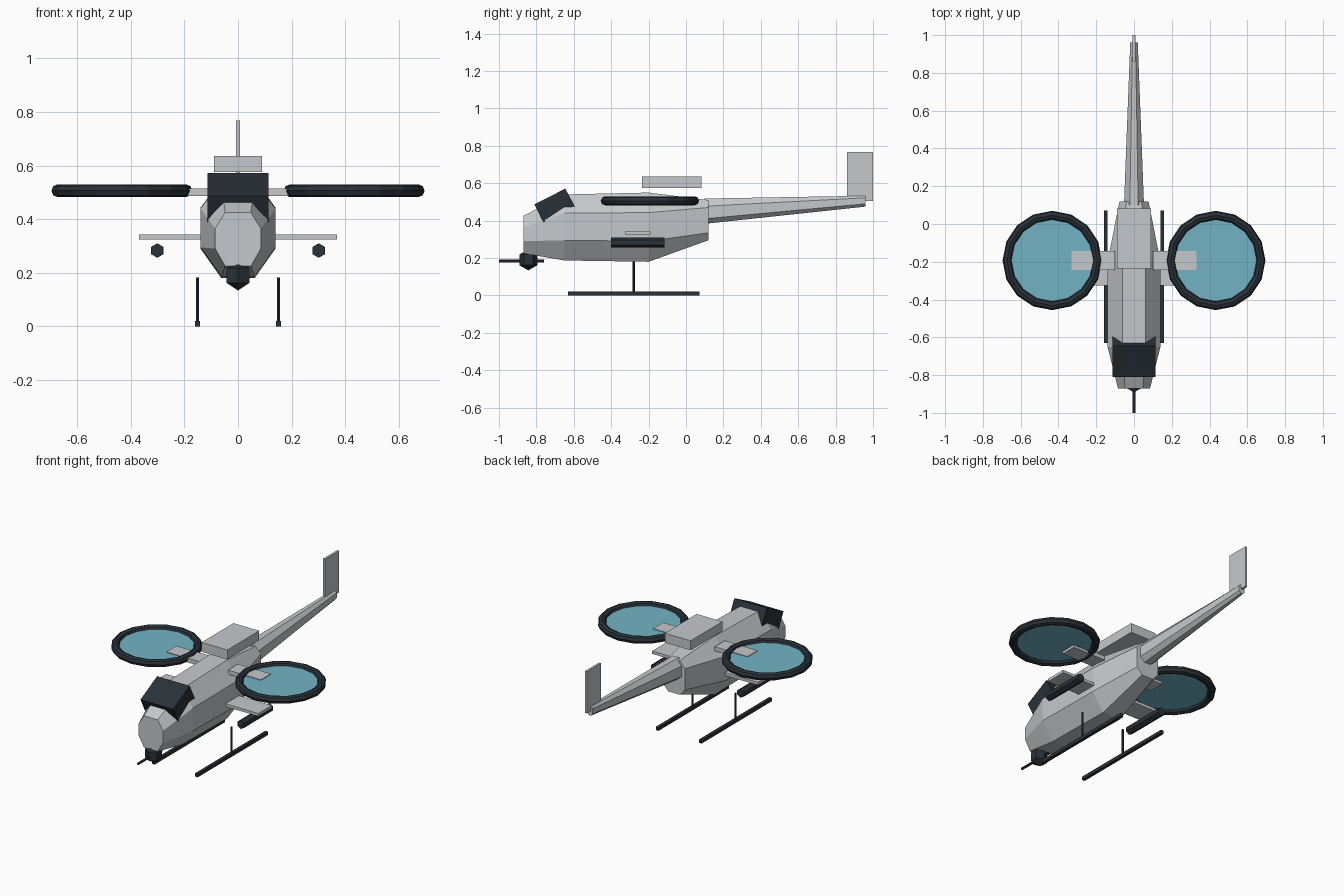
import bpy, bmesh, math
from mathutils import Matrix, Vector

cube = bpy.data.objects.get("Cube")
if cube:
    bpy.data.objects.remove(cube, do_unlink=True)


def material(name, color):
    m = bpy.data.materials.new(name)
    m.use_nodes = True
    m.diffuse_color = (*color, 1)
    bsdf = m.node_tree.nodes["Principled BSDF"]
    bsdf.inputs["Base Color"].default_value = (*color, 1)
    bsdf.inputs["Roughness"].default_value = 0.7
    return m


GREY = material("light grey", (0.56, 0.58, 0.60))
DARK = material("dark slate", (0.022, 0.031, 0.04))
BLUE = material("rotor blue", (0.17, 0.45, 0.56))


def finish(name, bm, mat):
    bmesh.ops.recalc_face_normals(bm, faces=bm.faces)
    mesh = bpy.data.meshes.new(name)
    bm.to_mesh(mesh)
    bm.free()
    mesh.materials.append(mat)
    obj = bpy.data.objects.new(name, mesh)
    bpy.context.collection.objects.link(obj)
    return obj


def box(name, low, high, mat, tilt=0):
    low, high = Vector(low), Vector(high)
    bm = bmesh.new()
    bmesh.ops.create_cube(bm, size=1, matrix=Matrix.Translation((low + high) / 2)
                          @ Matrix.Rotation(tilt, 4, "X")
                          @ Matrix.Diagonal((*(high - low), 1)))
    return finish(name, bm, mat)


def rod(name, center, radius, length, sides, mat, axis="Z", twist=0):
    turn = Matrix.Rotation(math.pi / 2, 4, "X") if axis == "Y" else Matrix()
    bm = bmesh.new()
    bmesh.ops.create_cone(bm, cap_ends=True, segments=sides, radius1=radius,
                          radius2=radius, depth=length,
                          matrix=Matrix.Translation(center) @ turn
                          @ Matrix.Rotation(twist, 4, "Z"))
    return finish(name, bm, mat)


def loft(name, stations, mat):
    """Bridge octagons: y, flat half width, side half width, then four heights."""
    bm = bmesh.new()
    rings = []
    for y, flat, side, z0, z1, z2, z3 in stations:
        half = [(flat, z0), (side, z1), (side, z2), (flat, z3)]
        outline = half + [(-x, z) for x, z in reversed(half)]
        rings.append([bm.verts.new((x, y, z)) for x, z in outline])
    for a, b in zip(rings, rings[1:]):
        for i in range(8):
            j = (i + 1) % 8
            bm.faces.new((a[i], a[j], b[j], b[i]))
    bm.faces.new(rings[0])
    bm.faces.new(rings[-1])
    return finish(name, bm, mat)


def torus(name, center, major, minor, segments, sides, mat):
    bm = bmesh.new()
    rings = []
    for i in range(segments):
        a = math.tau * i / segments
        ring = []
        for j in range(sides):
            b = math.tau * j / sides
            r = major + minor * math.cos(b)
            ring.append(bm.verts.new(Vector(center) + Vector(
                (r * math.cos(a), r * math.sin(a), minor * math.sin(b)))))
        rings.append(ring)
    for i in range(segments):
        p, q = rings[i], rings[(i + 1) % segments]
        for j in range(sides):
            k = (j + 1) % sides
            bm.faces.new((p[j], q[j], q[k], p[k]))
    return finish(name, bm, mat)


# Body and tail
loft("fuselage", [
    (-0.87, 0.048, 0.085, 0.225, 0.29, 0.365, 0.425),
    (-0.65, 0.062, 0.14, 0.187, 0.295, 0.44, 0.54),
    (-0.20, 0.062, 0.14, 0.18, 0.29, 0.443, 0.55),
    (0.12, 0.04, 0.077, 0.295, 0.335, 0.47, 0.51),
], GREY)
loft("tail_boom", [
    (0.10, 0.022, 0.053, 0.383, 0.41, 0.477, 0.518),
    (0.96, 0.008, 0.02, 0.475, 0.49, 0.522, 0.533),
], GREY)
box("tail_fin", (-0.007, 0.86, 0.505), (0.007, 1.0, 0.768), GREY)
box("engine_cover", (-0.09, -0.235, 0.575), (0.09, 0.083, 0.635), GREY)

# Tilted cockpit canopy
box("cockpit", (-0.114, -0.796, 0.426), (0.114, -0.61, 0.535), DARK, math.radians(27))

# Chin turret and gun
bm = bmesh.new()
bmesh.ops.create_uvsphere(bm, u_segments=6, v_segments=3, radius=0.056,
                          matrix=Matrix.Translation((0, -0.843, 0.19)))
finish("chin_turret", bm, DARK)
rod("gun_barrel", (0, -0.88, 0.183), 0.008, 0.24, 6, DARK, "Y")

# Parts repeated on both sides
for side, s in (("left", 1), ("right", -1)):
    def pair_box(name, x0, x1, y0, y1, z0, z1, mat):
        xs = sorted((s * x0, s * x1))
        box(f"{side}_{name}", (xs[0], y0, z0), (xs[1], y1, z1), mat)

    # Ducted rotor and its mount
    hub = (s * 0.433, -0.193, 0.506)
    torus(f"{side}_rotor_duct", hub, 0.239, 0.024, 16, 8, DARK)
    rod(f"{side}_rotor_disc", hub, 0.216, 0.008, 16, BLUE)
    pair_box("rotor_mount", 0.10, 0.33, -0.243, -0.143, 0.487, 0.514, GREY)

    # Stub wing and pod
    pair_box("stub_wing", 0.05, 0.37, -0.325, -0.19, 0.325, 0.343, GREY)
    rod(f"{side}_pod", (s * 0.301, -0.258, 0.283), 0.027, 0.287, 6, DARK, "Y")

    # Landing gear
    pair_box("skid", 0.141, 0.16, -0.63, 0.072, 0.0, 0.021, DARK)
    rod(f"{side}_skid_strut", (s * 0.151, -0.28, 0.1), 0.006, 0.165, 6, DARK)
